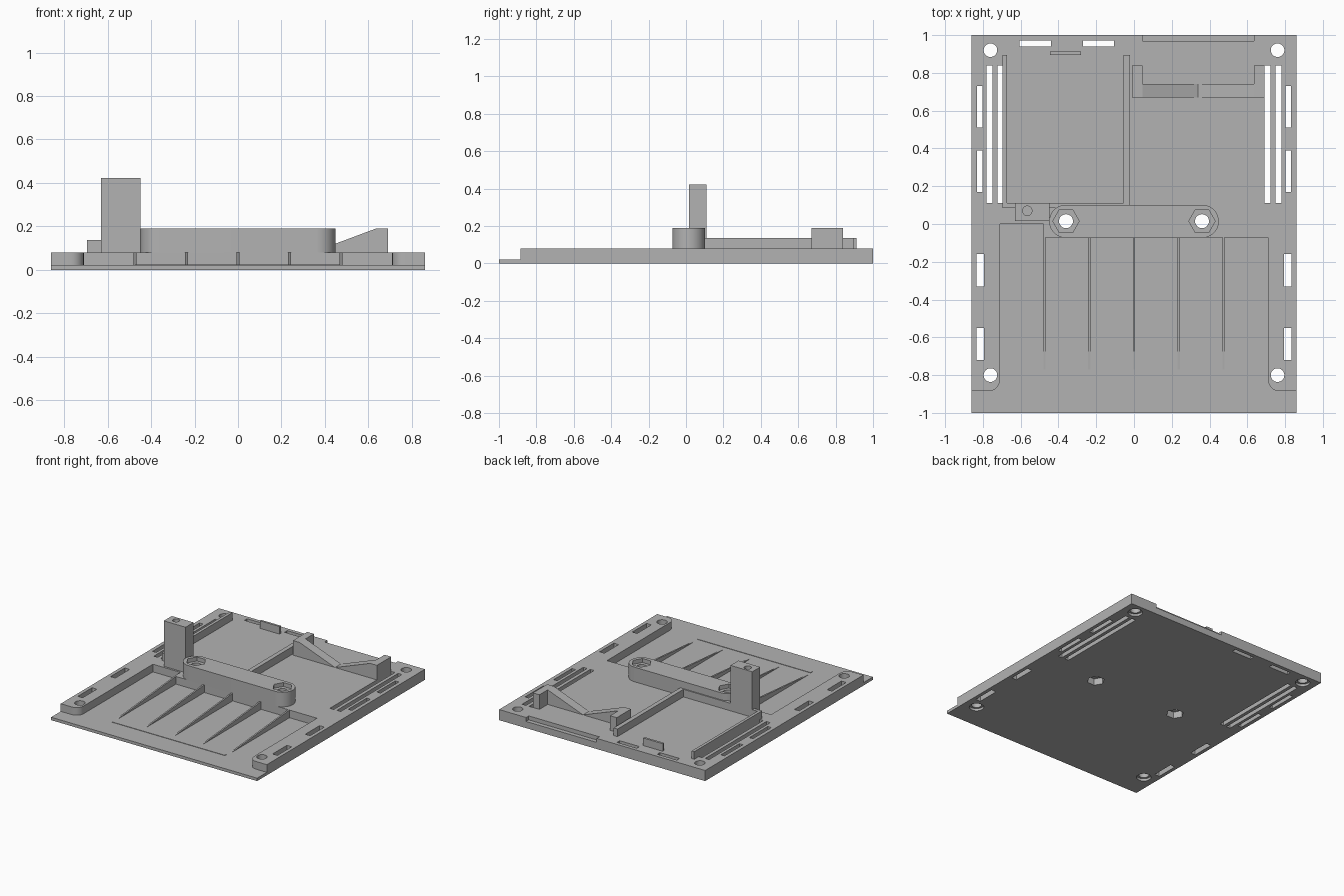
import bpy, bmesh, math

if "Cube" in bpy.data.objects:
    bpy.data.objects.remove(bpy.data.objects["Cube"])

grey = bpy.data.materials.new("plain_grey")
grey.use_nodes = True
grey.diffuse_color = (0.45, 0.45, 0.45, 1)
grey.node_tree.nodes["Principled BSDF"].inputs["Base Color"].default_value = (0.45, 0.45, 0.45, 1)


def prism(bm, pts, lo, hi, axis="z"):
    """Extrude an outline: axis z takes (x, y), y takes (x, z), x takes (y, z)."""
    place = {"z": lambda p, h: (p[0], p[1], h),
             "y": lambda p, h: (p[0], h, p[1]),
             "x": lambda p, h: (h, p[0], p[1])}[axis]
    a = [bm.verts.new(place(p, lo)) for p in pts]
    b = [bm.verts.new(place(p, hi)) for p in pts]
    n = len(pts)
    faces = [bm.faces.new(a[::-1]), bm.faces.new(b)]
    faces += [bm.faces.new((a[i], a[(i + 1) % n], b[(i + 1) % n], b[i])) for i in range(n)]
    bmesh.ops.recalc_face_normals(bm, faces=faces)


def box(bm, x0, x1, y0, y1, z0, z1):
    prism(bm, [(x0, y0), (x1, y0), (x1, y1), (x0, y1)], z0, z1)


def arc(cx, cy, r, start, end, steps):
    return [(cx + r * math.cos(math.radians(start + (end - start) * i / steps)),
             cy + r * math.sin(math.radians(start + (end - start) * i / steps)))
            for i in range(steps + 1)]


def disc(bm, x, y, r, z0, z1, sides=32):
    prism(bm, arc(x, y, r, 0, 360, sides)[:-1], z0, z1)


def make(name, build, smooth=False):
    bm = bmesh.new()
    build(bm)
    mesh = bpy.data.meshes.new(name)
    bm.to_mesh(mesh)
    bm.free()
    mesh.materials.append(grey)
    ob = bpy.data.objects.new(name, mesh)
    bpy.context.collection.objects.link(ob)
    return ob


def cut(target, *builders):
    """Subtract each builder's volume, then drop the cutter."""
    for build in builders:
        cutter = make("cutter", build)
        cutter.hide_render = True
        mod = target.modifiers.new("cut", "BOOLEAN")
        mod.operation, mod.solver, mod.object = "DIFFERENCE", "EXACT", cutter
        bpy.ops.object.select_all(action="DESELECT")
        bpy.context.view_layer.objects.active = target
        target.select_set(True)
        bpy.ops.object.modifier_apply(modifier=mod.name)
        bpy.data.objects.remove(cutter)


def smooth(ob):
    bpy.ops.object.select_all(action="DESELECT")
    bpy.context.view_layer.objects.active = ob
    ob.select_set(True)
    bpy.ops.object.shade_smooth_by_angle(angle=math.radians(25))


DECK, FLOOR, WALL = 0.08, 0.022, 0.137
BOLT_X, BOLT_Y = 0.36, 0.015

# Base plate
plate = make("base_plate", lambda bm: box(bm, -0.86, 0.86, -1, 1, 0, DECK))


# Sunken front floor, wrapping the rounded corner pads
def front_pocket(bm):
    pts = [(-0.48, 0.0), (-0.71, 0.0)]
    pts += arc(-0.77, -0.825, 0.06, 0, -90, 8) + [(-1, -0.885), (-1, -1.1)]
    pts += [(1, -1.1), (1, -0.885)] + arc(0.77, -0.825, 0.06, -90, -180, 8)
    pts += [(0.71, -0.072), (-0.48, -0.072)]
    prism(bm, pts, FLOOR, 0.2)


# Slots through the plate and the shallow notch in the back edge
def slots(bm):
    for x in (-0.605, -0.27):
        box(bm, x, x + 0.165, 0.94, 0.972, -0.1, 0.2)
    for s in (-1, 1):
        for y in (0.51, 0.17):
            box(bm, s * 0.817 - 0.015, s * 0.817 + 0.015, y, y + 0.22, -0.1, 0.2)
        for y in (-0.33, -0.72):
            box(bm, s * 0.813 - 0.02, s * 0.813 + 0.02, y, y + 0.17, -0.1, 0.2)
        for x in (0.706, 0.764):
            box(bm, s * x - 0.016, s * x + 0.016, 0.11, 0.84, -0.1, 0.2)
    box(bm, 0.045, 0.635, 0.968, 1.1, 0.05, 0.2)


# Screw holes and bolt holes
def round_holes(bm):
    for s in (-1, 1):
        for y in (-0.8, 0.92):
            disc(bm, s * 0.76, y, 0.036, -0.1, 0.3)
        disc(bm, s * BOLT_X, BOLT_Y, 0.037, -0.1, 0.3)


# Wider recesses on the underside
def under_recesses(bm):
    for s in (-1, 1):
        for y in (-0.8, 0.92):
            disc(bm, s * 0.76, y, 0.051, -0.1, 0.018)
        disc(bm, s * BOLT_X, BOLT_Y, 0.062, -0.1, 0.05, 6)


cut(plate, front_pocket, slots, round_holes, under_recesses)
smooth(plate)


# Rounded cross bar with hexagonal nut pockets
def bar_shape(bm):
    pts = arc(0.362, 0.014, 0.087, -90, 90, 20) + arc(-0.362, 0.014, 0.087, 90, 270, 20)
    prism(bm, pts, DECK, 0.19)


def nut_pockets(bm):
    for s in (-1, 1):
        disc(bm, s * BOLT_X, BOLT_Y, 0.07, 0.16, 0.3, 6)


bar = make("cross_bar", bar_shape)
cut(bar, round_holes, nut_pockets)
smooth(bar)

# Tall post with a small screw hole in its top
post = make("tall_post", lambda bm: box(bm, -0.63, -0.448, 0.015, 0.11, DECK, 0.423))
cut(post, lambda bm: disc(bm, -0.565, 0.07, 0.025, 0.3, 0.5))
smooth(post)


# Three-sided tray wall
def tray(bm):
    pts = [(-0.695, 0.085), (-0.022, 0.085), (-0.022, 0.895), (-0.055, 0.895),
           (-0.055, 0.11), (-0.673, 0.11), (-0.673, 0.895), (-0.695, 0.895)]
    prism(bm, pts, DECK, WALL)


make("tray_wall", tray)
make("tray_stop", lambda bm: box(bm, -0.445, -0.28, 0.895, 0.912, DECK, WALL))


# Rear bracket: two end posts joined by a V-shaped web
def bracket_web(bm):
    for s in (-1, 1):
        pts = [(0.34 + s * d, z) for d, z in ((0.0, DECK), (0.295, DECK), (0.295, 0.19))]
        prism(bm, pts, 0.67, 0.742, "y")


def bracket_ends(bm):
    for x in (-0.01, 0.635):
        box(bm, x, x + 0.055, 0.67, 0.84, DECK, 0.19)


make("bracket_web", bracket_web)
make("bracket_ends", bracket_ends)


# Tapered ribs on the sunken floor
def ribs(bm):
    for i in range(-2, 3):
        back = -0.072
        x = i * 0.237
        prism(bm, [(back, FLOOR), (-0.77, FLOOR), (back, DECK)], x - 0.006, x + 0.006, "x")


make("floor_ribs", ribs)
make("floor_ridge", lambda bm: box(bm, -0.475, 0.47, -0.828, -0.808, FLOOR, FLOOR + 0.003))
